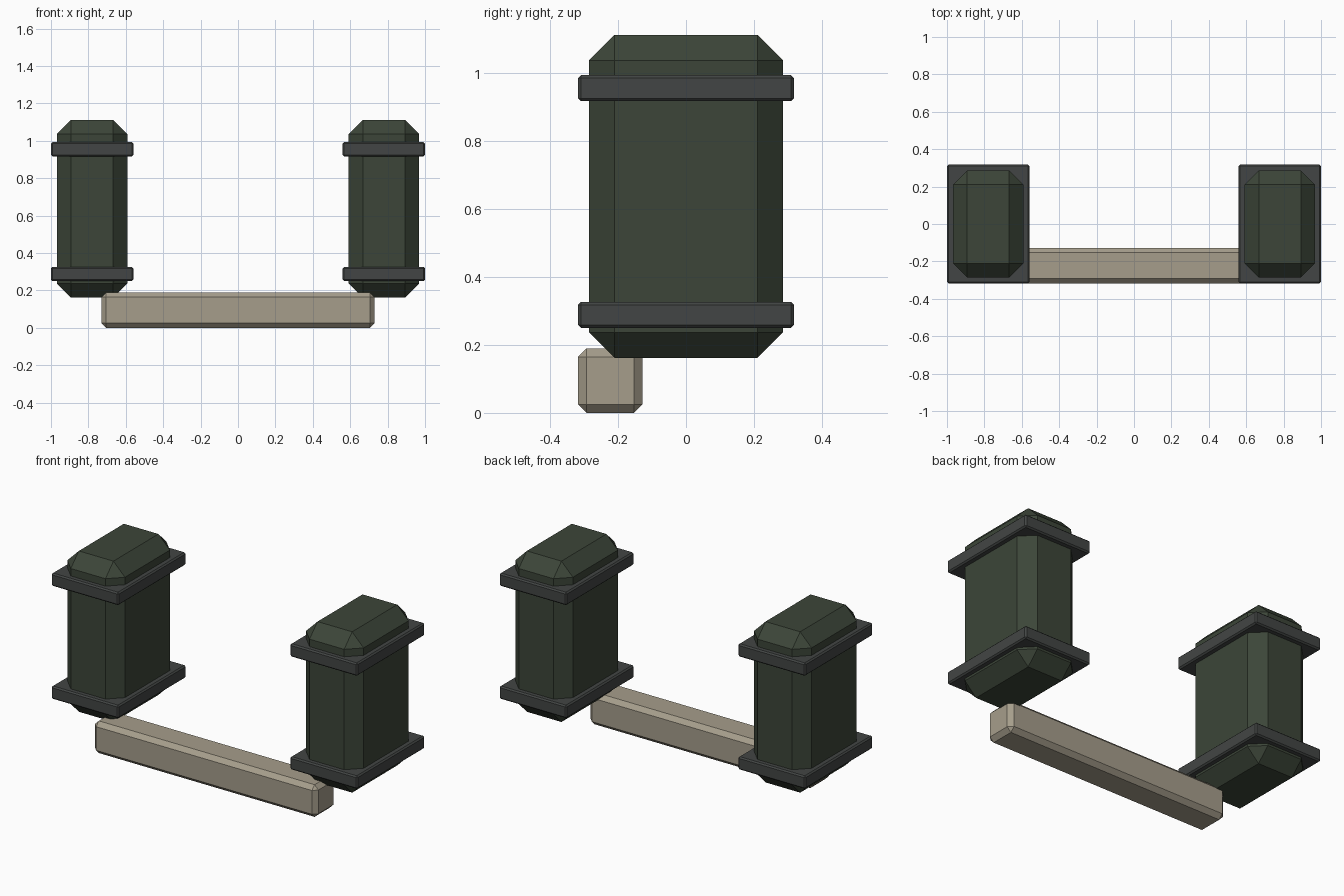
import bpy, bmesh

if "Cube" in bpy.data.objects:
    bpy.data.objects.remove(bpy.data.objects["Cube"])


def material(name, color):
    m = bpy.data.materials.new(name)
    m.diffuse_color = (*color, 1)
    m.use_nodes = True
    m.node_tree.nodes["Principled BSDF"].inputs["Base Color"].default_value = m.diffuse_color
    return m


green = material("dark_green", (0.045, 0.06, 0.04))
grey = material("dark_grey", (0.055, 0.06, 0.058))
tan = material("tan", (0.38, 0.34, 0.26))


def chamfered_box(name, lo, hi, chamfer, mat):
    """Box between two corners with every edge cut flat."""
    bm = bmesh.new()
    bmesh.ops.create_cube(bm, size=1)
    for v in bm.verts:
        v.co = [(a + b) / 2 + c * (b - a) for a, b, c in zip(lo, hi, v.co)]
    bmesh.ops.bevel(bm, geom=bm.edges[:], offset=chamfer, offset_type='OFFSET',
                    segments=1, profile=0.5, affect='EDGES')
    me = bpy.data.meshes.new(name)
    bm.to_mesh(me)
    bm.free()
    me.materials.append(mat)
    ob = bpy.data.objects.new(name, me)
    bpy.context.collection.objects.link(ob)
    return ob


# Two canisters, each with a lower and an upper strap
for side, x in (("left", -0.78), ("right", 0.78)):
    chamfered_box(f"{side}_canister", (x - 0.188, -0.285, 0.162),
                  (x + 0.188, 0.285, 1.112), 0.075, green)
    for level, z in (("lower", 0.25), ("upper", 0.917)):
        chamfered_box(f"{side}_{level}_strap", (x - 0.22, -0.317, z),
                      (x + 0.22, 0.317, z + 0.076), 0.008, grey)

# Cross bar under the front edge
chamfered_box("cross_bar", (-0.73, -0.317, 0), (0.73, -0.128, 0.19), 0.025, tan)
